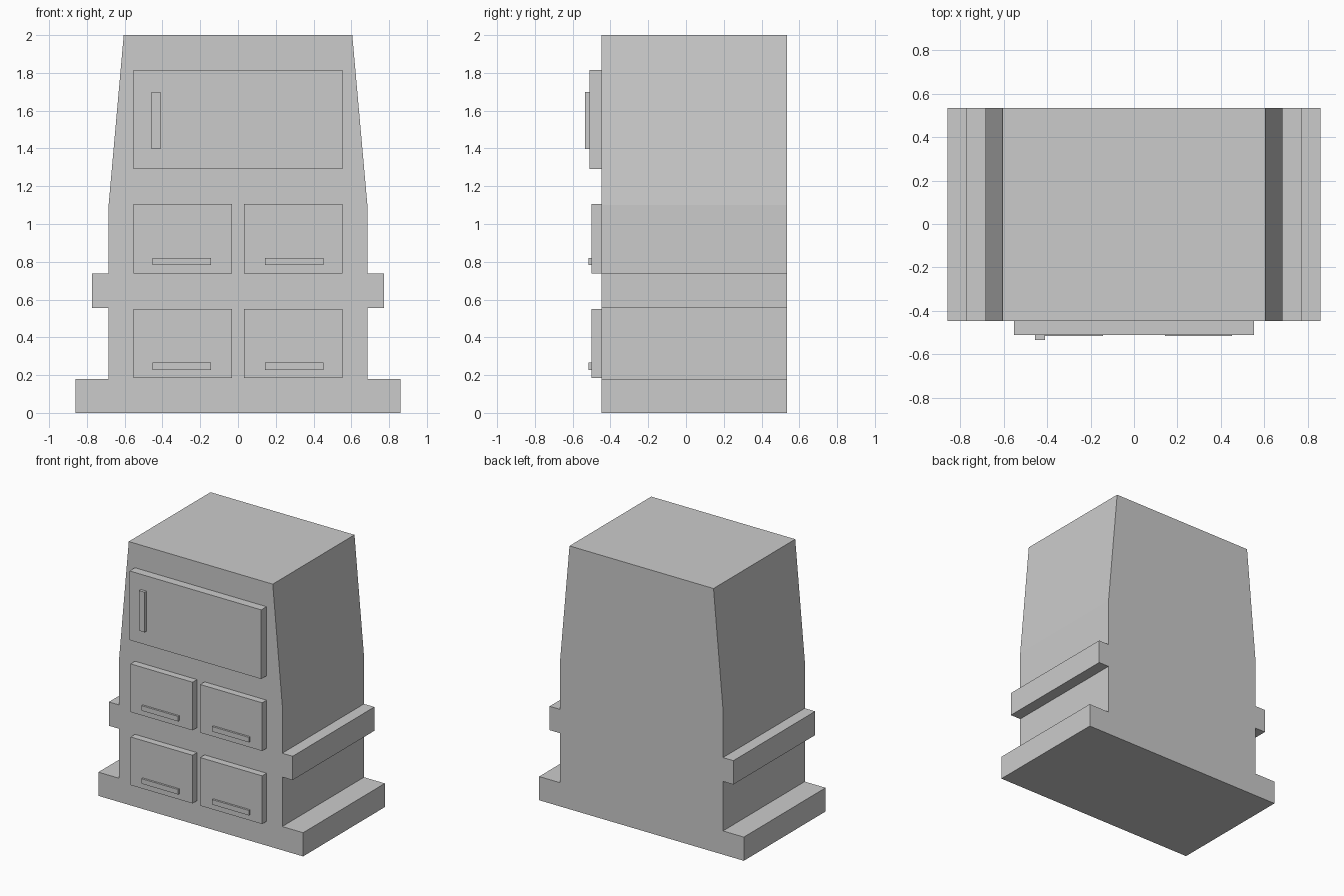
import bpy
import bmesh

if "Cube" in bpy.data.objects:
    bpy.data.objects.remove(bpy.data.objects["Cube"])

BODY_FRONT, BODY_BACK = -0.447, 0.534


def finish(name, bm):
    bmesh.ops.recalc_face_normals(bm, faces=bm.faces)
    mesh = bpy.data.meshes.new(name)
    bm.to_mesh(mesh)
    bm.free()
    obj = bpy.data.objects.new(name, mesh)
    bpy.context.collection.objects.link(obj)
    return obj


def box(name, x, y, z, mirrored=False):
    """Box from (min, max) ranges, optionally mirrored across x = 0."""
    bm = bmesh.new()
    bmesh.ops.create_cube(bm, size=1)
    for v in bm.verts:
        v.co = [(lo + hi) / 2 + c * (hi - lo) for c, (lo, hi) in zip(v.co, (x, y, z))]
    obj = finish(name, bm)
    if mirrored:
        obj.modifiers.new("Mirror", 'MIRROR').use_mirror_merge = False
    return obj


# Cabinet body: stepped, tapering front outline extruded front to back
right = [(0.86, 0), (0.86, 0.18), (0.685, 0.18), (0.685, 0.556),
         (0.772, 0.556), (0.772, 0.737), (0.685, 0.737), (0.685, 1.10), (0.605, 2.0)]
outline = right + [(-x, z) for x, z in reversed(right)]
bm = bmesh.new()
face = bm.faces.new([bm.verts.new((x, BODY_FRONT, z)) for x, z in outline])
ext = bmesh.ops.extrude_face_region(bm, geom=[face])
for v in ext["geom"]:
    if isinstance(v, bmesh.types.BMVert):
        v.co.y = BODY_BACK
finish("cabinet_body", bm)

# Upper door with its vertical handle
box("upper_door", (-0.553, 0.553), (-0.511, BODY_FRONT), (1.29, 1.815))
box("upper_door_handle", (-0.457, -0.41), (-0.534, -0.511), (1.396, 1.70))

# Two rows of paired drawers with horizontal handles
for row, z in (("lower", 0.184), ("upper", 0.739)):
    box(f"{row}_drawers", (0.032, 0.553), (-0.50, BODY_FRONT), (z, z + 0.366), True)
    box(f"{row}_drawer_handles", (0.143, 0.452), (-0.515, -0.50), (z + 0.044, z + 0.082), True)
